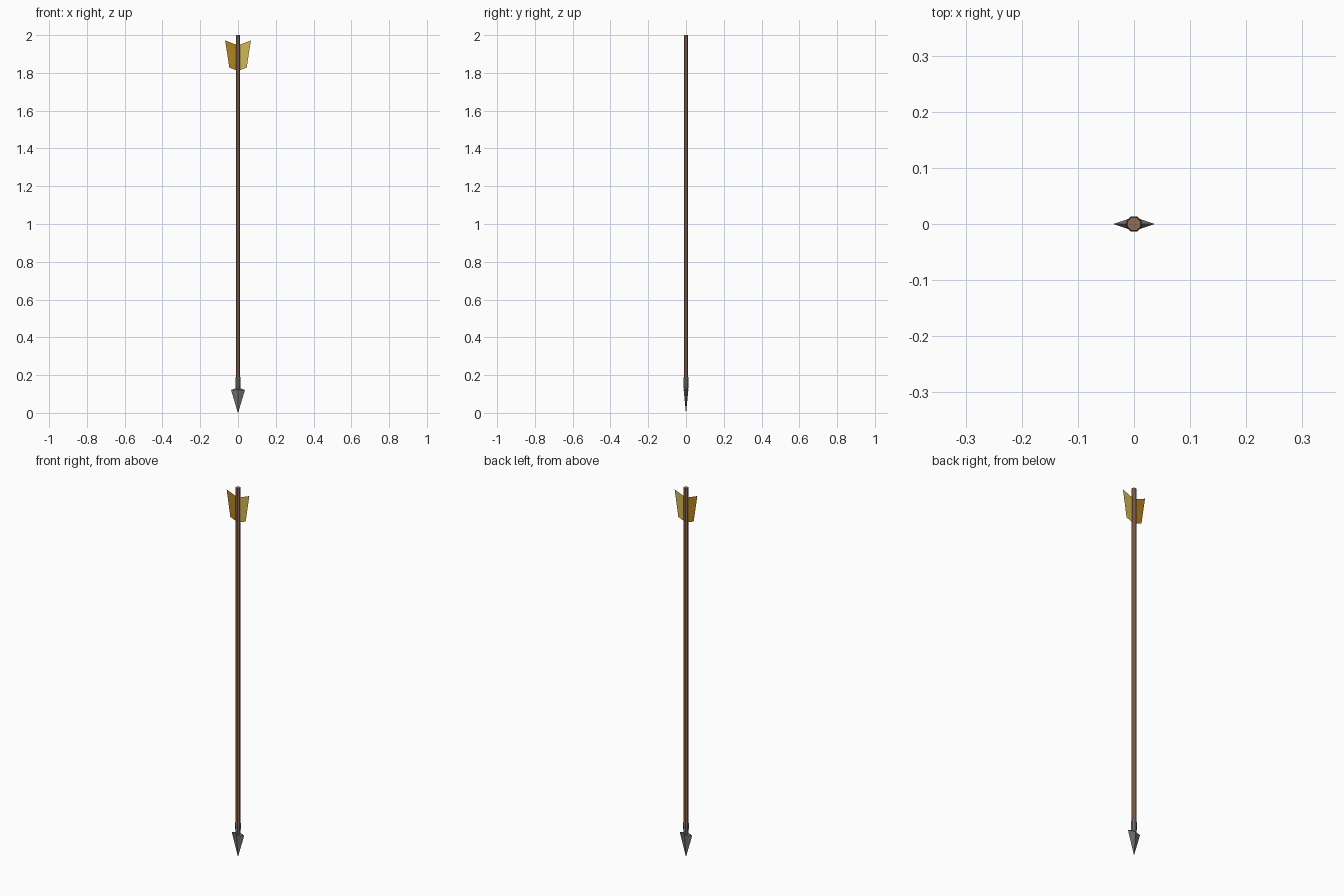
import bpy, bmesh, math

if "Cube" in bpy.data.objects:
    bpy.data.objects.remove(bpy.data.objects["Cube"])


def material(name, rgb):
    lin = [((c / 255 + 0.055) / 1.055) ** 2.4 if c > 10 else c / 255 / 12.92 for c in rgb]
    m = bpy.data.materials.new(name)
    m.diffuse_color = (*lin, 1)
    m.use_nodes = True
    m.node_tree.nodes["Principled BSDF"].inputs["Base Color"].default_value = m.diffuse_color
    return m


WOOD = material("brown wood", (146, 108, 82))
STEEL = material("grey steel", (112, 112, 114))
AMBER = material("amber feather", (178, 130, 30))
STRAW = material("straw feather", (208, 184, 84))


def mesh_object(name, bm, mat, recalc=True):
    if recalc:
        bmesh.ops.recalc_face_normals(bm, faces=bm.faces)
    me = bpy.data.meshes.new(name)
    bm.to_mesh(me)
    bm.free()
    me.materials.append(mat)
    ob = bpy.data.objects.new(name, me)
    bpy.context.collection.objects.link(ob)
    return ob


def loft(name, sections, sides, mat, turn=0.0):
    """Stack of elliptical rings (z, rx, ry), capped at both ends."""
    bm = bmesh.new()
    rings = []
    for z, rx, ry in sections:
        rings.append([bm.verts.new((rx * math.cos(2 * math.pi * i / sides + turn),
                                    ry * math.sin(2 * math.pi * i / sides + turn), z))
                      for i in range(sides)])
    for a, b in zip(rings, rings[1:]):
        for i in range(sides):
            j = (i + 1) % sides
            bm.faces.new((a[i], a[j], b[j], b[i]))
    bm.faces.new(rings[0][::-1])
    bm.faces.new(rings[-1])
    return mesh_object(name, bm, mat)


# Wooden shaft
loft("shaft", [(0.18, 0.0128, 0.0128), (2.0, 0.0128, 0.0128)], 8, WOOD, math.pi / 8)

# Socket joining shaft and head
loft("head_socket", [(0.115, 0.012, 0.011), (0.135, 0.0135, 0.0138),
                     (0.175, 0.0145, 0.0145), (0.19, 0.013, 0.013)], 8, STEEL, math.pi / 8)

# Flat diamond arrowhead, point down
loft("arrowhead", [(0.0, 0.0006, 0.0004), (0.122, 0.037, 0.0125), (0.13, 0.013, 0.011)], 4, STEEL)

# Two flat feather vanes
for side, name, mat in ((-1, "left_feather", AMBER), (1, "right_feather", STRAW)):
    bm = bmesh.new()
    outline = [(0.0, 1.945), (0.068, 1.972), (0.046, 1.828), (0.012, 1.815), (0.0, 1.815)]
    face = bm.faces.new([bm.verts.new((side * x, 0, z)) for x, z in outline])
    face.normal_update()
    if face.normal.y > 0:
        face.normal_flip()
    mesh_object(name, bm, mat, recalc=False)
